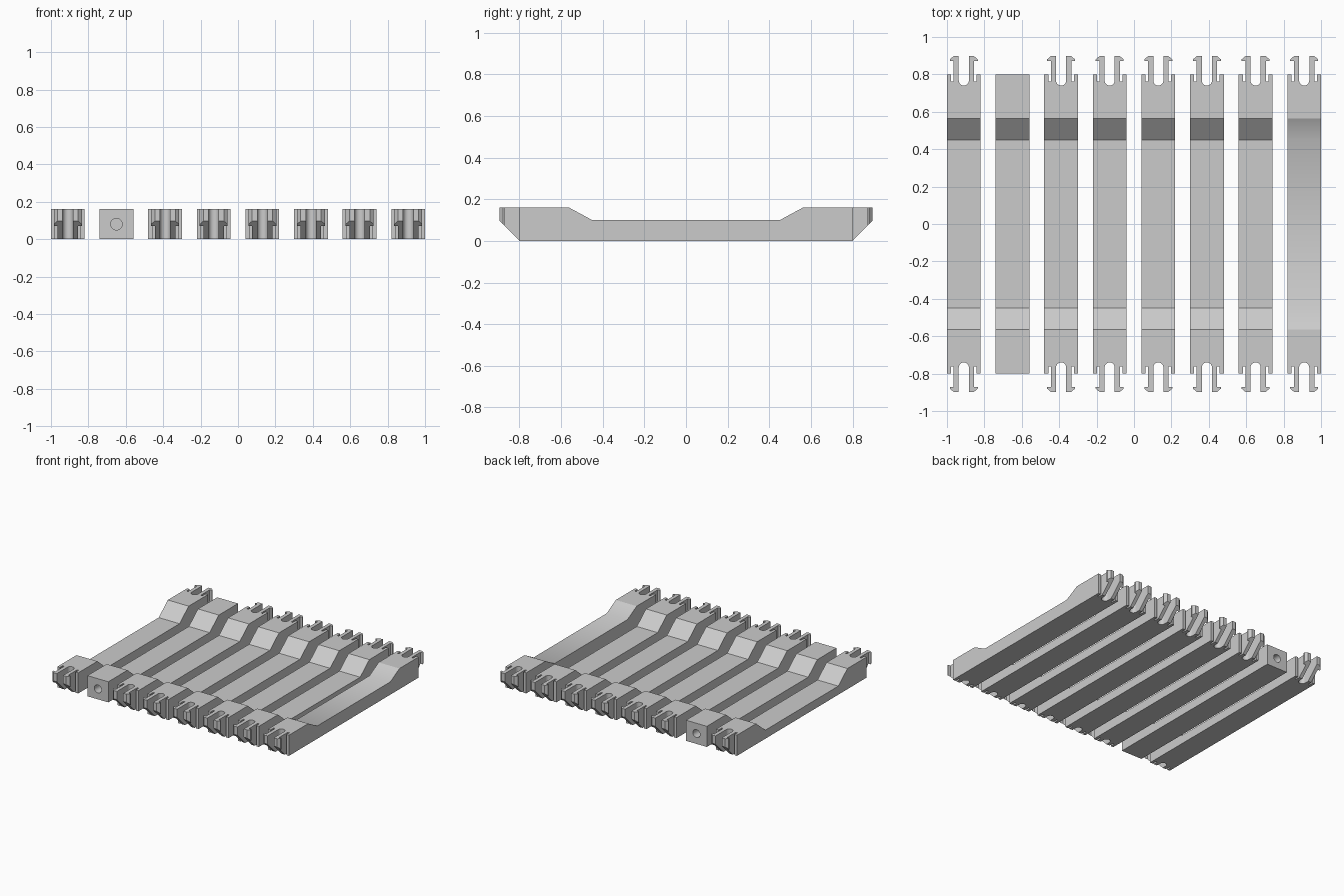
import bpy, bmesh, math
from mathutils import Vector

if "Cube" in bpy.data.objects:
    bpy.data.objects.remove(bpy.data.objects["Cube"])

grey = bpy.data.materials.new("plain_grey")
grey.diffuse_color = (0.6, 0.6, 0.6, 1)
grey.use_nodes = True
grey.node_tree.nodes["Principled BSDF"].inputs["Base Color"].default_value = (0.6, 0.6, 0.6, 1)

HALF, HEIGHT, END = 0.09, 0.161, 0.8
RAMP_IN, RAMP_OUT = 0.45, 0.563
DEEP, SHALLOW = 0.067, 0.1


def prism(name, points, sweep):
    """Solid made by sweeping a closed outline along a vector."""
    bm = bmesh.new()
    face = bm.faces.new([bm.verts.new(p) for p in points])
    top = bmesh.ops.extrude_face_region(bm, geom=[face])["geom"]
    bmesh.ops.translate(bm, vec=Vector(sweep),
                        verts=[v for v in top if isinstance(v, bmesh.types.BMVert)])
    bmesh.ops.recalc_face_normals(bm, faces=bm.faces[:])
    mesh = bpy.data.meshes.new(name)
    bm.to_mesh(mesh)
    bm.free()
    mesh.materials.append(grey)
    return add_object(name, mesh)


def add_object(name, mesh, x=0):
    obj = bpy.data.objects.new(name, mesh)
    obj.location.x = x
    bpy.context.collection.objects.link(obj)
    return obj


def combine(obj, tool, operation):
    """Apply a boolean and discard its tool."""
    tool.hide_render = True
    mod = obj.modifiers.new("cut", "BOOLEAN")
    mod.operation, mod.object, mod.solver = operation, tool, "EXACT"
    bpy.context.view_layer.update()
    graph = bpy.context.evaluated_depsgraph_get()
    mesh = bpy.data.meshes.new_from_object(obj.evaluated_get(graph))
    obj.modifiers.clear()
    obj.data = mesh
    bpy.data.objects.remove(tool)


def shade(mesh, degrees):
    mesh.shade_smooth()
    mesh.set_sharp_from_angle(angle=math.radians(degrees))


def dip(low):
    """Lowered middle of a bar's side profile."""
    return [(RAMP_OUT, HEIGHT), (RAMP_IN, low), (-RAMP_IN, low), (-RAMP_OUT, HEIGHT)]


# Outline of one quarter of a clip bar: shoulder, slot, barbed prong, round notch
quarter = [(HALF, END), (0.068, END), (0.068, 0.763), (0.055, 0.763),
           (0.055, 0.872), (0.075, 0.872), (0.075, 0.88), (0.055, 0.897), (0.027, 0.897)]
quarter += [(0.027 * math.cos(a), 0.767 - 0.027 * math.sin(a))
            for a in (math.pi / 2 * i / 6 for i in range(7))]
quarter[-1] = (0, quarter[-1][1])
half = quarter + [(-x, y) for x, y in quarter[-2::-1]]
plan = half + [(-x, -y) for x, y in half]


def make_clip_bar(name, low, smooth_angle):
    """Bar with clips at both ends, undercut by its side profile."""
    side = [(-END, 0), (END, 0), (0.95, 0.15), (0.95, HEIGHT)]
    side += dip(low) + [(-0.95, HEIGHT), (-0.95, 0.15)]
    bar = prism(name, [(x, y, -0.1) for x, y in plan], (0, 0, 0.4))
    combine(bar, prism("side_cutter", [(-0.2, y, z) for y, z in side], (0.4, 0, 0)), "INTERSECT")
    shade(bar.data, smooth_angle)
    return bar


clip_bar = make_clip_bar("clip_bar_1", DEEP, 20)

# Socket bar: square ends with a round hole in each
block = [(-END, 0), (END, 0), (END, HEIGHT)] + dip(DEEP) + [(-END, HEIGHT)]
socket_bar = prism("socket_bar", [(-HALF, y, z) for y, z in block], (2 * HALF, 0, 0))
for s in (-1, 1):
    ring = [(0.031 * math.cos(math.tau * i / 24), s * 0.7,
             HEIGHT / 2 + 0.031 * math.sin(math.tau * i / 24)) for i in range(24)]
    combine(socket_bar, prism("hole_cutter", ring, (0, s * 0.2, 0)), "DIFFERENCE")
shade(socket_bar.data, 20)

# Last bar is shallower and blends its ramps softly into the middle
soft_bar = make_clip_bar("soft_clip_bar", SHALLOW, 35)
for edge in soft_bar.data.edges:
    ends = [soft_bar.data.vertices[i].co for i in edge.vertices]
    if all(abs(abs(p.y) - RAMP_OUT) < 0.01 for p in ends):
        edge.use_edge_sharp = True

# Lay the eight bars side by side
places = [-0.91 + 0.26 * i for i in range(8)]
clip_bar.location.x = places[0]
socket_bar.location.x = places[1]
soft_bar.location.x = places[7]
for i in range(2, 7):
    add_object(f"clip_bar_{i}", clip_bar.data, places[i])
